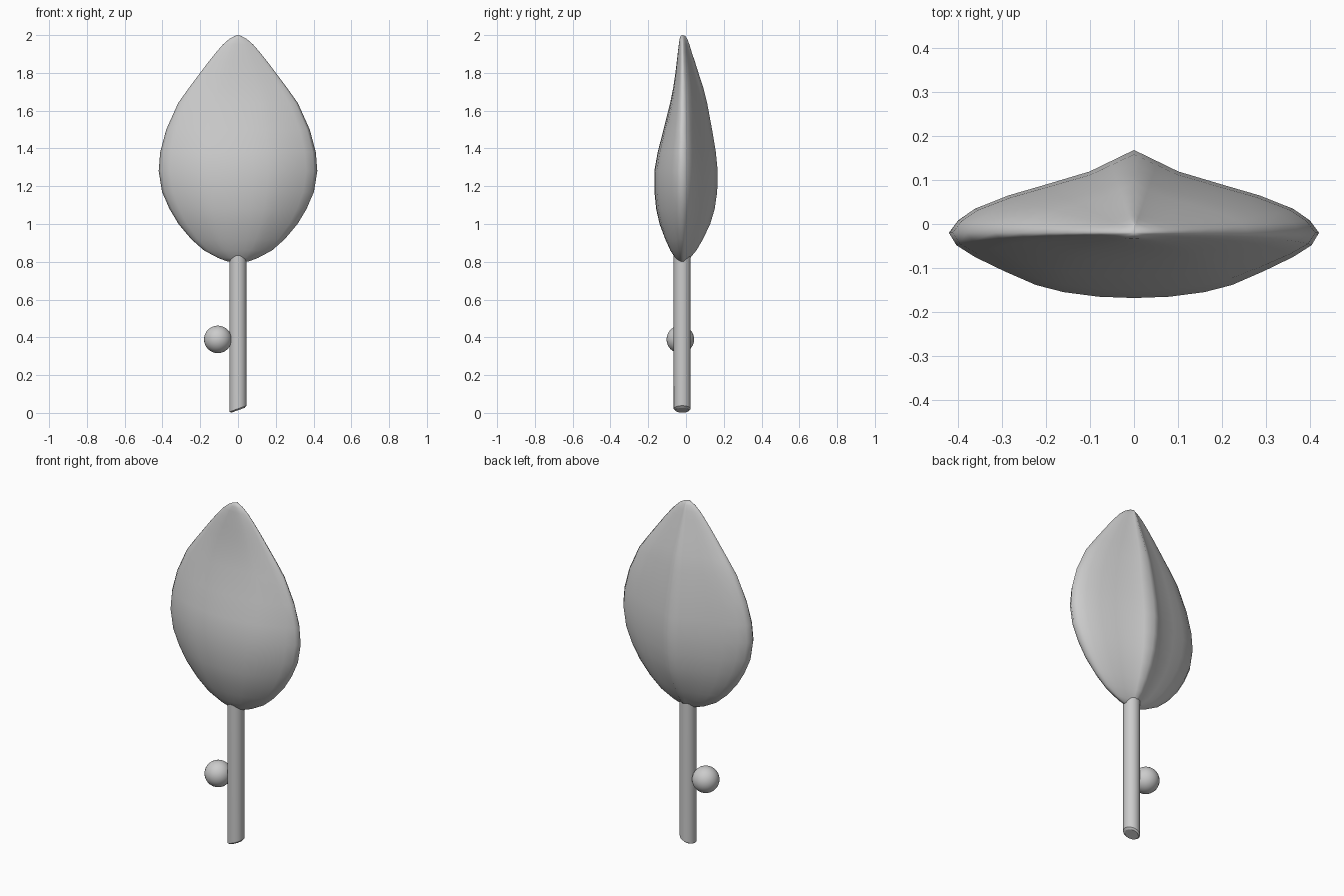
import bpy, bmesh, math

if "Cube" in bpy.data.objects:
    bpy.data.objects.remove(bpy.data.objects["Cube"])

YC = -0.02  # common depth axis of crown rim and trunk


def make_object(name, bm, angle=180):
    bmesh.ops.recalc_face_normals(bm, faces=bm.faces)
    mesh = bpy.data.meshes.new(name)
    bm.to_mesh(mesh)
    bm.free()
    ob = bpy.data.objects.new(name, mesh)
    bpy.context.collection.objects.link(ob)
    bpy.ops.object.select_all(action='DESELECT')
    ob.select_set(True)
    bpy.context.view_layer.objects.active = ob
    bpy.ops.object.shade_smooth_by_angle(angle=math.radians(angle))
    return ob


def loft(bm, rings):
    loops = [[bm.verts.new(p) for p in r] for r in rings]
    n = len(loops[0])
    for a, b in zip(loops, loops[1:]):
        for i in range(n):
            j = (i + 1) % n
            bm.faces.new((a[i], a[j], b[j], b[i]))
    return loops


def fan(bm, loop, point):
    tip = bm.verts.new(point)
    for i in range(len(loop)):
        bm.faces.new((loop[i], loop[(i + 1) % len(loop)], tip))


# Leaf-shaped crown: half section (across, depth), ridged back and rounded front
half = [(0, 1), (.12, .87), (.24, .74), (.48, .58), (.68, .45), (.86, .29),
        (.95, .15), (1, 0), (.96, -.19), (.86, -.37), (.7, -.59),
        (.53, -.8), (.38, -.91), (.19, -.98), (0, -1)]
section = half + [(-u, v) for u, v in reversed(half[1:-1])]

# Crown levels: height, half width, back depth, front depth
levels = [(.803, .06, .022, .02), (.82, .105, .042, .036), (.86, .18, .075, .063),
          (.92, .248, .11, .09), (1.0, .315, .148, .12), (1.08, .363, .172, .138),
          (1.17, .402, .185, .147), (1.28, .42, .188, .148), (1.38, .412, .178, .13),
          (1.5, .38, .158, .099), (1.64, .317, .132, .064), (1.72, .26, .112, .048),
          (1.80, .2, .086, .036), (1.86, .155, .067, .029), (1.91, .115, .05, .023),
          (1.95, .08, .038, .018), (1.98, .046, .027, .014), (1.995, .018, .017, .008)]
bm = bmesh.new()
loops = loft(bm, [[(u * w, YC + v * (b if v > 0 else f), z) for u, v in section]
                  for z, w, b, f in levels])
fan(bm, loops[0], (0, YC, .795))
fan(bm, loops[-1], (0, YC, 2.0))
make_object("leaf_crown", bm)


# Trunk with a slanted, slightly chamfered foot
def circle(r, z, slope, n=24):
    return [(r * math.cos(t), YC + r * math.sin(t), z + slope * r * math.cos(t))
            for t in (2 * math.pi * i / n for i in range(n))]


bm = bmesh.new()
loops = loft(bm, [circle(.036, .014, .36), circle(.045, .022, .36), circle(.045, .9, 0)])
bm.faces.new(loops[0])
bm.faces.new(loops[-1])
make_object("trunk", bm, 30)

# Small round bud on the side of the trunk
bm = bmesh.new()
bmesh.ops.create_uvsphere(bm, u_segments=32, v_segments=16, radius=.073)
bmesh.ops.translate(bm, verts=bm.verts, vec=(-.107, -.03, .389))
make_object("bud", bm)
